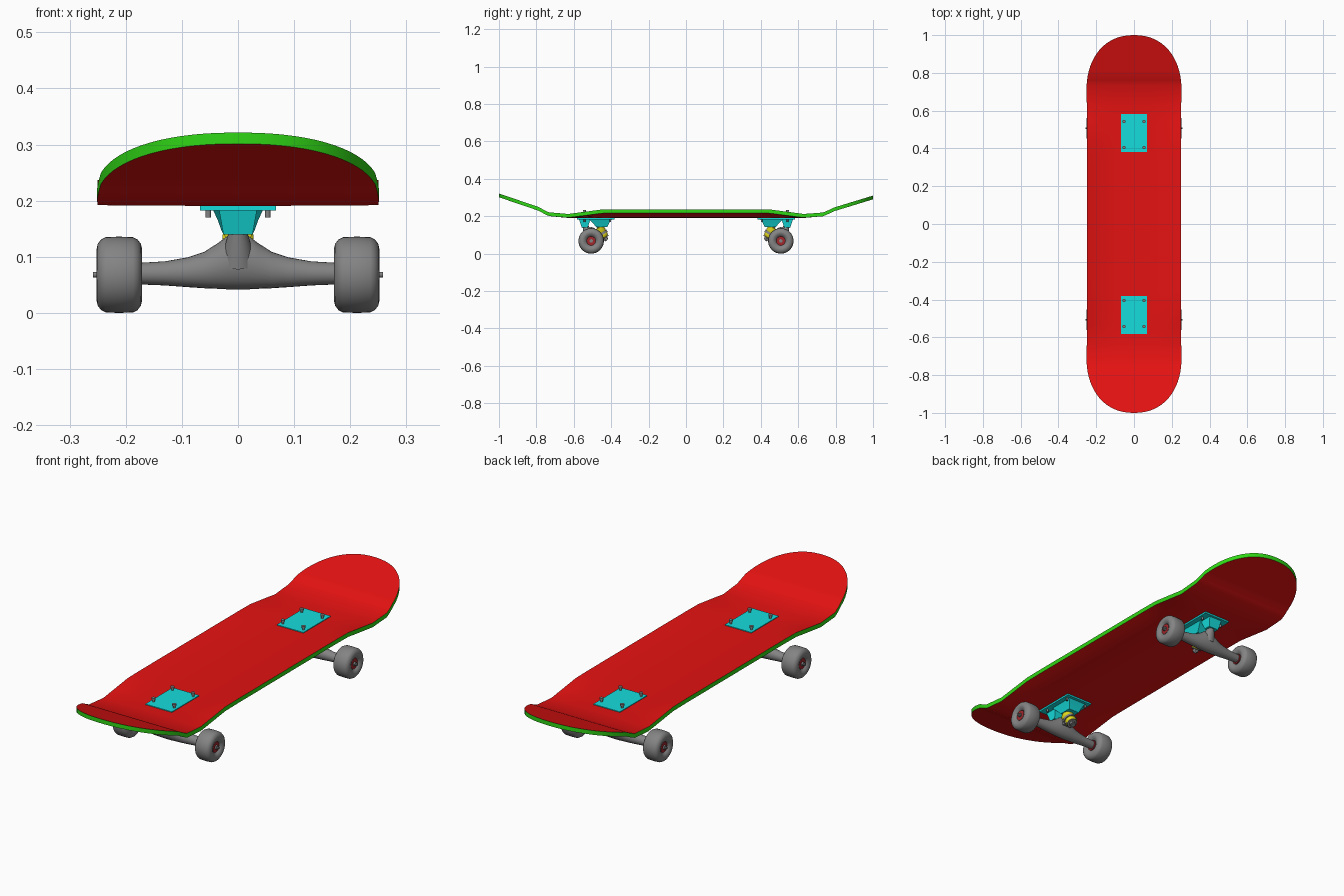
import bpy, bmesh, math
from mathutils import Matrix, Vector

if "Cube" in bpy.data.objects:
    bpy.data.objects.remove(bpy.data.objects["Cube"])


def material(name, rgb):
    m = bpy.data.materials.new(name)
    m.diffuse_color = (*rgb, 1)
    m.use_nodes = True
    m.node_tree.nodes["Principled BSDF"].inputs["Base Color"].default_value = m.diffuse_color
    return m


RED = material("red", (0.78, 0.006, 0.006))
GREEN = material("green", (0.03, 0.68, 0.008))
CYAN = material("cyan", (0.008, 0.72, 0.72))
GREY = material("grey", (0.23, 0.23, 0.23))
YELLOW = material("yellow", (0.75, 0.68, 0.01))
DARK_RED = material("dark red", (0.35, 0.02, 0.025))


def finish(bm, name, mats, angle=40, turn=0):
    bmesh.ops.recalc_face_normals(bm, faces=bm.faces)
    bmesh.ops.transform(bm, matrix=Matrix.Rotation(turn, 4, 'Z'), verts=bm.verts)
    me = bpy.data.meshes.new(name)
    bm.to_mesh(me)
    bm.free()
    ob = bpy.data.objects.new(name, me)
    bpy.context.collection.objects.link(ob)
    for m in mats:
        me.materials.append(m)
    bpy.ops.object.select_all(action='DESELECT')
    ob.select_set(True)
    bpy.context.view_layer.objects.active = ob
    bpy.ops.object.shade_smooth_by_angle(angle=math.radians(angle))
    return ob


def loft(bm, rings):
    """Skin a list of equal closed rings and cap both ends."""
    vs = [[bm.verts.new(p) for p in r] for r in rings]
    n = len(vs[0])
    for a, b in zip(vs, vs[1:]):
        for i in range(n):
            bm.faces.new((a[i], a[(i + 1) % n], b[(i + 1) % n], b[i]))
    bm.faces.new(vs[0])
    bm.faces.new(vs[-1])


def turned(bm, start, axis, profile, n=24):
    """Revolve (distance, radius) pairs about an axis."""
    axis = Vector(axis).normalized()
    u = axis.orthogonal().normalized()
    w = axis.cross(u)
    rings = []
    for d, r in profile:
        c = Vector(start) + axis * d
        rings.append([c + r * (u * math.cos(t) + w * math.sin(t))
                      for t in (2 * math.pi * i / n for i in range(n))])
    loft(bm, rings)


def block(bm, levels):
    """Tapered block from (z, half_x, y0, y1) levels."""
    loft(bm, [[(-hx, y0, z), (hx, y0, z), (hx, y1, z), (-hx, y1, z)]
              for z, hx, y0, y1 in levels])


# Deck: outline with rounded ends, kicked nose and tail, raised side edges
def smooth(t):
    t = min(1, max(0, t))
    return t * t * (3 - 2 * t)


def deck_height(x, y):
    d = abs(y) - 0.68
    rise = 0.0
    if d > 0:
        rise = d * d / 0.28 if d < 0.1 else 0.0357 + (d - 0.1) * 0.34
    if y > 0:
        rise *= 0.9
    concave = 0.026 * max(0, (abs(x) - 0.07) / 0.18) ** 2
    return 0.191 + rise + concave * (1 - smooth((abs(y) - 0.42) / 0.24))


def make_deck():
    half = [(0.09 * i, 0.25) for i in range(8)]
    for i in range(1, 19):
        a = math.radians(88.5 * i / 18)
        half.append((0.70 + 0.30 * math.sin(a) ** 0.9, 0.252 * math.cos(a) ** 0.9))
    rows = [(-y, w) for y, w in reversed(half[1:])] + half
    cols = 20
    bm = bmesh.new()
    grids = []
    for thick in (0, 0.02):
        grids.append([[bm.verts.new((w * u, y, deck_height(w * u, y) + thick))
                       for u in (2 * i / cols - 1 for i in range(cols + 1))]
                      for y, w in rows])
    for g in grids:
        for a, b in zip(g, g[1:]):
            for i in range(cols):
                bm.faces.new((a[i], a[i + 1], b[i + 1], b[i]))
    # green side wall around the outline
    lo, hi = [([r[0] for r in g] + g[-1][1:] + [r[-1] for r in reversed(g[:-1])]
               + g[0][-2:0:-1]) for g in grids]
    for i in range(len(lo)):
        j = (i + 1) % len(lo)
        f = bm.faces.new((lo[i], lo[j], hi[j], hi[i]))
        f.material_index = 1
    ob = finish(bm, "deck", [RED, GREEN])
    bev = ob.modifiers.new("edge_bevel", 'BEVEL')
    bev.width = 0.003
    bev.segments = 2
    bev.limit_method = 'ANGLE'
    bev.angle_limit = math.radians(50)
    bev.material = 1


AXLE_Y, AXLE_Z = 0.507, 0.068


def make_truck(end, turn):
    # Base plate with pivot leg and kingpin leg
    bm = bmesh.new()
    block(bm, [(0.183, 0.068, 0.382, 0.582), (0.2145, 0.068, 0.382, 0.582)])
    block(bm, [(0.185, 0.034, 0.51, 0.572), (0.14, 0.026, 0.525, 0.558)])
    block(bm, [(0.185, 0.045, 0.395, 0.52), (0.165, 0.036, 0.41, 0.5),
               (0.143, 0.028, 0.42, 0.48)])
    finish(bm, end + "_base_plate", [CYAN], 30, turn)

    # Mounting bolts
    bm = bmesh.new()
    for x in (-0.053, 0.053):
        for y in (0.405, 0.543):
            turned(bm, (x, y, 0.17), (0, 0, 1),
                   [(0, 0.005), (0.054, 0.005), (0.055, 0.009), (0.063, 0.009)], 10)
    finish(bm, end + "_bolts", [GREY], 40, turn)

    # Hanger: lofted ellipses, swelling to the middle
    bm = bmesh.new()
    half = [(0.0, 0.042, 0.142, 0.035), (0.018, 0.042, 0.138, 0.034),
            (0.035, 0.043, 0.125, 0.032), (0.06, 0.044, 0.109, 0.028),
            (0.09, 0.046, 0.099, 0.025), (0.13, 0.049, 0.092, 0.021),
            (0.18, 0.051, 0.089, 0.019)]
    sections = [(-x, a, b, r) for x, a, b, r in reversed(half[1:])] + half
    loft(bm, [[(x, AXLE_Y + r * math.cos(t), (a + b) / 2 + (b - a) / 2 * math.sin(t))
               for t in (2 * math.pi * i / 24 for i in range(24))]
              for x, a, b, r in sections])
    # pivot nose and kingpin ring
    turned(bm, (0, 0.515, 0.09), (0, 0.025, 0.06), [(0, 0.032), (0.045, 0.02), (0.065, 0.014)])
    turned(bm, (0, 0.452, 0.112), (0, -0.05, -0.08), [(0, 0.031), (0.013, 0.031)])
    block(bm, [(0.085, 0.022, 0.45, 0.5), (0.11, 0.022, 0.45, 0.5)])
    finish(bm, end + "_hanger", [GREY], 50, turn)

    # Bushings
    king = ((0, 0.475, 0.15), (0, -0.05, -0.08))
    bm = bmesh.new()
    turned(bm, *king, [(0.012, 0.024), (0.016, 0.028), (0.04, 0.028), (0.045, 0.025)])
    turned(bm, *king, [(0.056, 0.026), (0.06, 0.027), (0.072, 0.022), (0.075, 0.019)])
    finish(bm, end + "_bushings", [YELLOW], 40, turn)

    # Kingpin and nut
    bm = bmesh.new()
    turned(bm, *king, [(-0.01, 0.008), (0.095, 0.008)], 12)
    turned(bm, *king, [(0.075, 0.023), (0.079, 0.023)])
    turned(bm, *king, [(0.079, 0.014), (0.09, 0.014)], 6)
    finish(bm, end + "_kingpin", [GREY], 30, turn)

    # Axle with end nuts
    bm = bmesh.new()
    turned(bm, (-0.258, AXLE_Y, AXLE_Z), (1, 0, 0), [(0, 0.005), (0.516, 0.005)], 12)
    for x in (-0.25, 0.24):
        turned(bm, (x, AXLE_Y, AXLE_Z), (1, 0, 0), [(0, 0.01), (0.01, 0.01)], 6)
    finish(bm, end + "_axle", [GREY], 30, turn)

    for side, s in (("left", -1), ("right", 1)):
        # Wheel with rounded shoulders and a recess on each face
        bm = bmesh.new()
        turned(bm, (s * 0.171, AXLE_Y, AXLE_Z), (s, 0, 0),
               [(0.014, 0.022), (0.008, 0.026), (0.001, 0.04), (0, 0.046), (0.002, 0.055),
                (0.008, 0.063), (0.016, 0.067), (0.041, 0.068), (0.065, 0.067),
                (0.073, 0.063), (0.079, 0.055), (0.081, 0.046), (0.08, 0.04),
                (0.073, 0.026), (0.066, 0.024)], 40)
        finish(bm, f"{end}_{side}_wheel", [GREY], 50, turn)
        # Bearing
        bm = bmesh.new()
        turned(bm, (s * 0.176, AXLE_Y, AXLE_Z), (s, 0, 0), [(0, 0.024), (0.066, 0.024)])
        finish(bm, f"{end}_{side}_bearing", [DARK_RED], 40, turn)


make_deck()
make_truck("rear", 0)
make_truck("front", math.pi)
